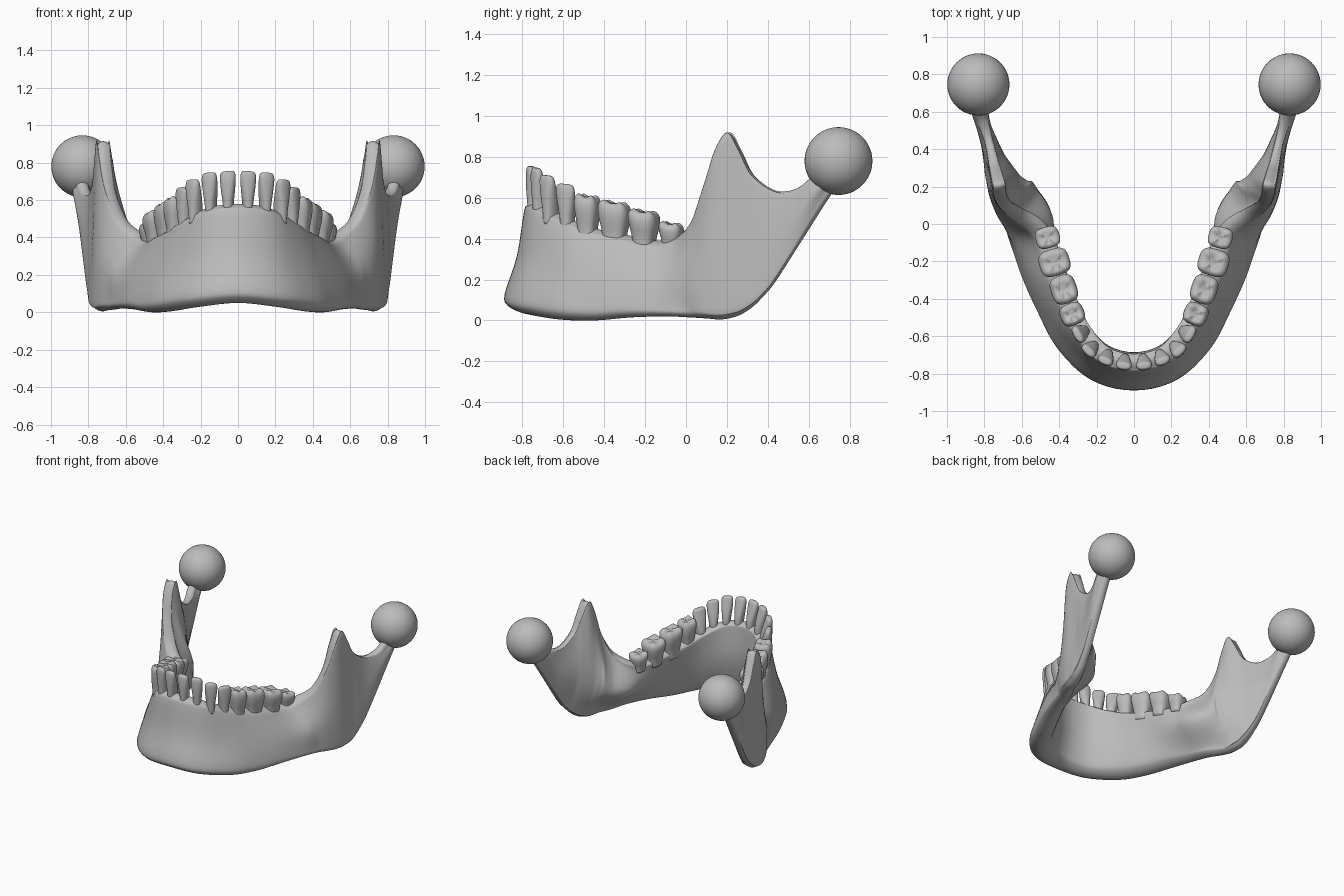
import bpy, bmesh, math
from mathutils import Vector

cube = bpy.data.objects.get("Cube")
if cube:
    bpy.data.objects.remove(cube, do_unlink=True)

bone = bpy.data.materials.new("bone grey")
bone.use_nodes = True
bone.diffuse_color = (0.5, 0.5, 0.5, 1)
bone.node_tree.nodes["Principled BSDF"].inputs["Base Color"].default_value = (0.5, 0.5, 0.5, 1)


def finish(name, bm):
    """Turn a bmesh into a smooth shaded object."""
    bmesh.ops.recalc_face_normals(bm, faces=bm.faces)
    for face in bm.faces:
        face.smooth = True
    mesh = bpy.data.meshes.new(name)
    bm.to_mesh(mesh)
    bm.free()
    mesh.materials.append(bone)
    obj = bpy.data.objects.new(name, mesh)
    bpy.context.collection.objects.link(obj)
    return obj


def smooth_points(points, steps, closed):
    """Pass a Catmull-Rom curve through points of any dimension."""
    count = len(points)
    pick = (lambda i: points[i % count]) if closed else (lambda i: points[min(max(i, 0), count - 1)])
    result = []
    for i in range(count if closed else count - 1):
        a, b, c, d = (pick(i + k) for k in (-1, 0, 1, 2))
        for s in range(steps):
            t = s / steps
            result.append([q + 0.5 * t * (r - p + t * (2 * p - 5 * q + 4 * r - u + t * (3 * (q - r) + u - p)))
                           for p, q, r, u in zip(a, b, c, d)])
    if not closed:
        result.append(list(points[-1]))
    return result


def loft(bm, rings):
    """Skin a list of closed rings and cap both ends."""
    loops = [[bm.verts.new(p) for p in ring] for ring in rings]
    n = len(loops[0])
    for lower, upper in zip(loops, loops[1:]):
        for i in range(n):
            j = (i + 1) % n
            bm.faces.new((lower[i], lower[j], upper[j], upper[i]))
    for cap in (loops[0], loops[-1]):
        bm.faces.new(cap)


# Stations: lower edge xyz, upper edge xyz, half thickness low / mid / top, mid offset
body = [
    (0, -.82, .05, 0, -.735, .58, .08, .07, .05, -.02),
    (.2, -.77, .03, .155, -.695, .56, .08, .07, .05, -.02),
    (.36, -.62, .005, .265, -.575, .5, .08, .07, .05, -.01),
    (.46, -.45, 0, .335, -.44, .45, .075, .075, .055, 0),
    (.55, -.27, .015, .39, -.3, .42, .07, .08, .06, 0),
    (.62, -.1, .02, .45, -.12, .39, .06, .1, .06, -.01),
    (.66, .02, .015, .51, -.02, .42, .06, .13, .06, -.03),
]
ramus = [
    (.7, .1, .01, .61, .05, .5, .06, .13, .05, -.05),
    (.725, .17, .005, .68, .1, .66, .055, .12, .04, -.06),
    (.74, .23, .015, .71, .15, .83, .05, .1, .04, -.05),
    (.755, .28, .035, .72, .21, .915, .045, .08, .04, -.04),
    (.765, .33, .07, .735, .27, .82, .04, .065, .035, -.03),
    (.775, .37, .11, .75, .33, .71, .035, .055, .03, -.02),
    (.79, .43, .18, .775, .44, .635, .03, .045, .025, -.01),
    (.81, .53, .335, .805, .54, .645, .03, .04, .03, 0),
    (.835, .68, .57, .83, .61, .7, .035, .05, .035, 0),
    (.835, .75, .67, .83, .68, .78, .035, .05, .035, 0),
]
half = body + ramus
mirrored = [(-r[0], r[1], r[2], -r[3]) + r[4:] for r in half[:0:-1]]
stations = smooth_points(mirrored + half, 5, False)


def section(index):
    """Closed cross-section of the bone, square to the arch."""
    centre = lambda r: Vector((r[0] + r[3], r[1] + r[4]))
    ahead = centre(stations[min(index + 1, len(stations) - 1)])
    along = (ahead - centre(stations[max(index - 1, 0)])).normalized()
    out = Vector((along.y, -along.x, 0))
    row = stations[index]
    low, top = Vector(row[:3]), Vector(row[3:6])
    wl, wm, wt, off = row[6:]
    axis = top - low
    height = axis.length
    axis.normalize()
    mid = min(0.5 * height, 0.32)

    def side(sign):
        spots = [(.3 * wl, .72 * wl, 0), (wl, wl, 0), (mid, wm, off),
                 (height - wt, wt, 0), (height - .3 * wt, .72 * wt, 0)]
        return [low + axis * d + out * (sign * w + o) for d, w, o in spots]

    return smooth_points([low] + side(1) + [top] + side(-1)[::-1], 4, True)


bm = bmesh.new()
loft(bm, [section(i) for i in range(len(stations))])
finish("jaw_bone", bm)

# Ball joints
for name, sign in (("left", 1), ("right", -1)):
    bm = bmesh.new()
    bmesh.ops.create_uvsphere(bm, u_segments=48, v_segments=24, radius=.166)
    finish(name + "_joint_ball", bm).location = (sign * .832, .746, .78)

# Teeth from front to back: x, y, base z, top z, width, depth
teeth = [
    (.052, -.735, .55, .755, .085, .1),
    (.145, -.71, .54, .747, .085, .1),
    (.227, -.663, .51, .71, .09, .1),
    (.28, -.58, .47, .668, .1, .1),
    (.33, -.482, .44, .61, .12, .13),
    (.375, -.35, .41, .578, .155, .14),
    (.425, -.205, .39, .535, .145, .165),
    (.462, -.072, .37, .475, .115, .13),
]
# Crown profiles: height fraction, width scale, depth scale, outward shift
incisor = [(-.2, .6, .75, 0), (.15, .68, .85, 0), (.5, .88, .75, .1), (.8, 1, .55, .2),
           (.94, .9, .42, .23), (.99, .65, .28, .24), (1, .3, .12, .24)]
molar = [(-.3, .66, .7, 0), (.1, .76, .78, 0), (.45, .92, .94, 0), (.7, 1, 1, 0),
         (.88, .96, .94, 0), (.98, .8, .76, 0), (1, .6, .55, 0), (.95, .25, .25, 0)]


def make_tooth(name, index, sign):
    x, y, base, top, width, depth = teeth[index]
    before = teeth[index - 1] if index else (-x, y)
    after = teeth[min(index + 1, len(teeth) - 1)]
    along = Vector((after[0] - before[0], after[1] - before[1], 0)).normalized()
    out = Vector((along.y, -along.x, 0))
    is_molar = index > 3
    slope = .16 if is_molar else .08
    power = .65 if is_molar else .85
    rings = []
    for level, ws, ds, shift in smooth_points(molar if is_molar else incisor, 3, False):
        ring = []
        for k in range(24):
            a = math.tau * k / 24
            c, s = math.cos(a), math.sin(a)
            u = math.copysign(abs(c) ** power, c) * ws * width / 2
            v = math.copysign(abs(s) ** power, s) * ds * depth / 2 + shift * depth
            bump = -.006 * math.cos(4 * a) * max(0, level) if is_molar else 0
            p = Vector((x, y, base + (top - base) * level + bump - slope * u)) + along * u + out * v
            ring.append((sign * p.x, p.y, p.z))
        rings.append(ring)
    bm = bmesh.new()
    loft(bm, rings)
    finish(name, bm)


names = ["central_incisor", "side_incisor", "canine", "front_premolar",
         "back_premolar", "first_molar", "second_molar", "third_molar"]
for i, name in enumerate(names):
    make_tooth("left_" + name, i, 1)
    make_tooth("right_" + name, i, -1)
